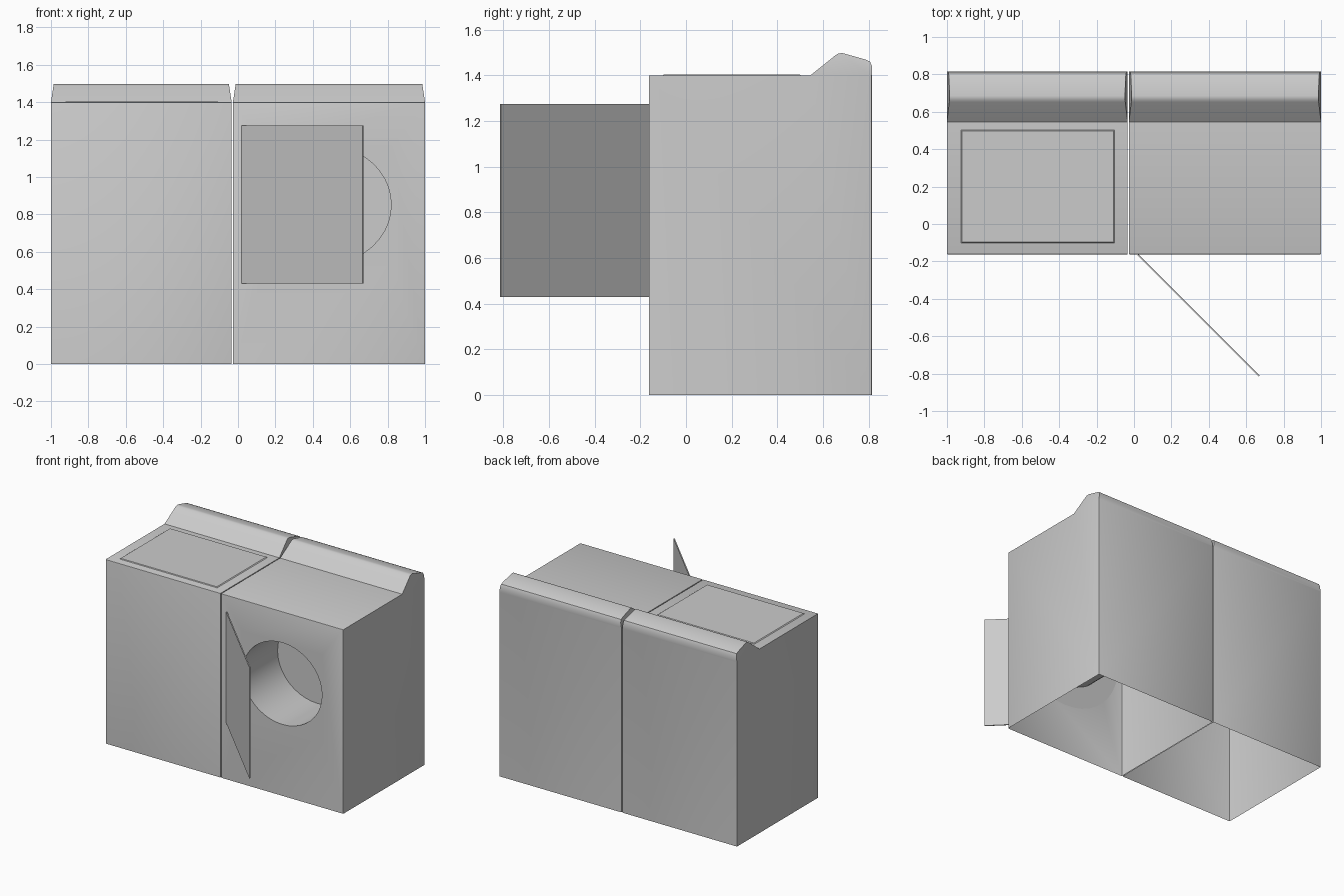
import bpy, bmesh, math
from mathutils import Matrix, Vector

if "Cube" in bpy.data.objects:
    bpy.data.objects.remove(bpy.data.objects["Cube"])

FRONT, BACK, TOP = -0.163, 0.815, 1.4
OPEN_X, OPEN_Z, RX, RZ = 0.485, 0.852, 0.337, 0.312   # dryer opening centre and half size


def finish(bm, name, smooth=True):
    me = bpy.data.meshes.new(name)
    bm.to_mesh(me)
    bm.free()
    ob = bpy.data.objects.new(name, me)
    bpy.context.collection.objects.link(ob)
    if smooth:
        bpy.ops.object.select_all(action='DESELECT')
        ob.select_set(True)
        bpy.context.view_layer.objects.active = ob
        bpy.ops.object.shade_smooth_by_angle(angle=math.radians(30))
    return ob


def cabinet(name, x0, x1, opening=False):
    """Open-bottomed shell with a raised control console, its ends tapering inward."""
    profile = [(FRONT, 0), (FRONT, TOP), (0.545, TOP), (0.652, 1.486), (0.667, 1.496),
               (0.685, 1.498), (0.785, 1.470), (0.806, 1.461), (BACK, 1.44),
               (BACK, TOP), (BACK, 0)]
    n = len(profile)
    bm = bmesh.new()
    sides = []
    for x, s in ((x0, 1), (x1, -1)):
        sides.append([bm.verts.new((x + s * 0.15 * max(0, z - TOP), y, z)) for y, z in profile])
    a, b = sides
    for i in range(n - 1):
        bm.faces.new((a[i], a[i + 1], b[i + 1], b[i]))
    for s in sides:
        bm.faces.new([s[i] for i in (0, 1, 2, 9, 10)])   # cabinet side
        bm.faces.new(s[2:10])                            # console end
    bmesh.ops.recalc_face_normals(bm, faces=bm.faces)
    # slightly rounded corners
    pairs = [(s[i], s[j]) for s in sides for i, j in ((0, 1), (9, 10))] + [(a[1], b[1])]
    edges = [e for p in pairs for e in bm.edges if set(e.verts) == set(p)]
    bmesh.ops.bevel(bm, geom=edges, offset=0.005, segments=2, profile=0.5, affect='EDGES')
    if opening:
        # replace the front face by a frame around the rectangular opening
        bm.normal_update()
        face = max((f for f in bm.faces if f.normal.y < -0.99), key=lambda f: f.calc_area())
        outer = list(face.verts)
        mid = face.calc_center_median()
        bm.faces.remove(face)
        inner = []
        for sx, sz in ((-1, -1), (1, -1), (1, 1), (-1, 1)):
            inner.append(bm.verts.new((OPEN_X + sx * RX, FRONT, OPEN_Z + sz * RZ)))
        corners = [min(outer, key=lambda v: (v.co - Vector((x, FRONT, z))).length)
                   for x, z in ((x0, 0), (x1, 0), (x1, TOP), (x0, TOP))]
        for i in range(4):
            j = (i + 1) % 4
            bm.faces.new((corners[i], corners[j], inner[j], inner[i]))
    return finish(bm, name)


def ring(bm, rx, rz, y, segs=40):
    return [bm.verts.new((OPEN_X + rx * math.cos(t), y, OPEN_Z + rz * math.sin(t)))
            for t in (2 * math.pi * i / segs for i in range(segs))]


def bridge(bm, a, b):
    for i in range(len(a)):
        j = (i + 1) % len(a)
        bm.faces.new((a[i], a[j], b[j], b[i]))


def slab(name, size, centre, angle=0, top_scale=1):
    bm = bmesh.new()
    bmesh.ops.create_cube(bm, size=1)
    for v in bm.verts:
        if v.co.z > 0:
            v.co.x *= top_scale
            v.co.y *= top_scale
    bm.transform(Matrix.Translation(centre) @ Matrix.Rotation(angle, 4, 'Z')
                 @ Matrix.Diagonal((*size, 1)))
    return finish(bm, name, False)


# two machines side by side
cabinet("washer_cabinet", -1.0, -0.034)
cabinet("dryer_cabinet", -0.027, 1.0, opening=True)

# washer lid, barely raised
slab("washer_lid", (0.83, 0.61, 0.008), (-0.515, 0.2, TOP + 0.001), top_scale=0.975)

# round mounting plate behind the opening, and the closed drum
bm = bmesh.new()
y = FRONT + 0.003
plate = ring(bm, 0.475, 0.475, y)
mouth = ring(bm, RX - 0.003, RZ - 0.001, y)
end = ring(bm, RX - 0.003, RZ - 0.001, y + 0.42)
bridge(bm, plate, mouth)
bridge(bm, mouth, end)
bm.faces.new(end)
bmesh.ops.recalc_face_normals(bm, faces=bm.faces)
if sum(f.normal.y for f in bm.faces if len(f.verts) > 4) > 0:
    bmesh.ops.reverse_faces(bm, faces=bm.faces)
finish(bm, "dryer_drum")

# dryer door swung open by 45 degrees
slab("dryer_door", (0.915, 0.008, 0.845), (0.345, -0.489, 0.8525), -math.pi / 4)
